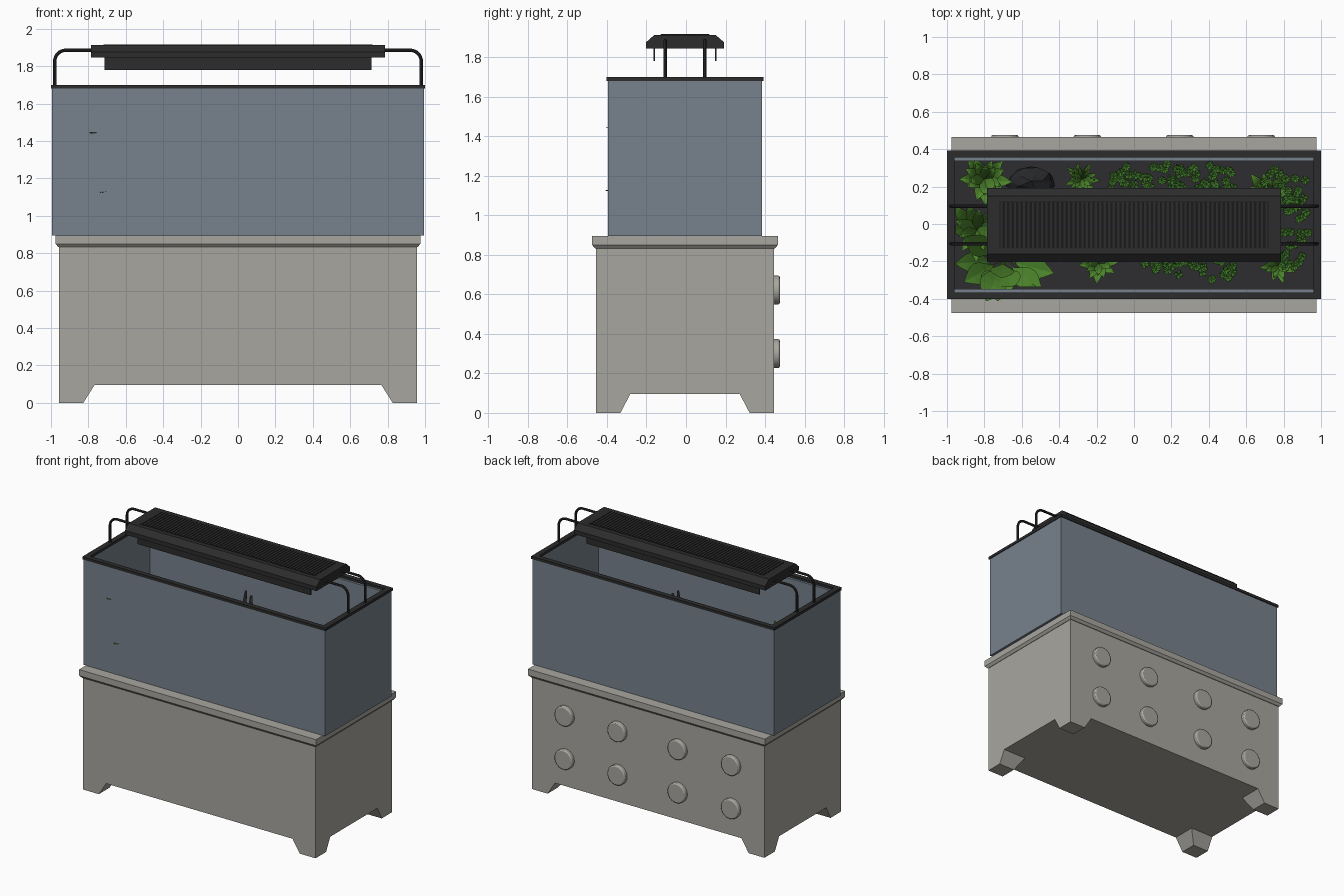
import bpy, bmesh, math, random
from mathutils import Vector

if "Cube" in bpy.data.objects:
    bpy.data.objects.remove(bpy.data.objects["Cube"])

random.seed(4)
OY = -0.005          # the whole model sits a hair toward the front
FLOOR = 0.98         # top of the gravel


def mat(name, r, g, b):
    m = bpy.data.materials.new(name)
    m.diffuse_color = (r, g, b, 1)
    m.use_nodes = True
    m.node_tree.nodes["Principled BSDF"].inputs["Base Color"].default_value = m.diffuse_color
    return m


STONE = mat("warm grey cabinet", 0.39, 0.38, 0.345)
GLASS = mat("blue grey glass", 0.185, 0.222, 0.262)
BLACK = mat("charcoal trim", 0.025, 0.025, 0.026)
VENT = mat("vent black", 0.010, 0.010, 0.010)
GRAVEL = mat("dark gravel", 0.026, 0.025, 0.029)
ROCK = mat("dark rock", 0.020, 0.021, 0.023)
WOOD = mat("grey driftwood", 0.07, 0.07, 0.07)
LEAF = mat("bright leaf green", 0.075, 0.24, 0.025)
BUSH = mat("bush green", 0.045, 0.17, 0.02)


def finish(bm, name, m):
    me = bpy.data.meshes.new(name)
    bm.to_mesh(me)
    bm.free()
    ob = bpy.data.objects.new(name, me)
    me.materials.append(m)
    bpy.context.collection.objects.link(ob)
    return ob


def add_loft(bm, rings):
    """Stack of rectangles (x0, x1, y0, y1, z) skinned into a solid."""
    loops = [[bm.verts.new((x, y + OY, z)) for x, y in ((a, c), (b, c), (b, d), (a, d))]
             for a, b, c, d, z in rings]
    new = [bm.faces.new(loops[0][::-1]), bm.faces.new(loops[-1])]
    for lo, hi in zip(loops, loops[1:]):
        for i in range(4):
            j = (i + 1) % 4
            new.append(bm.faces.new((lo[i], lo[j], hi[j], hi[i])))
    bmesh.ops.recalc_face_normals(bm, faces=new)


def add_box(bm, x0, x1, y0, y1, z0, z1):
    add_loft(bm, [(x0, x1, y0, y1, z0), (x0, x1, y0, y1, z1)])


def loft(name, m, rings):
    bm = bmesh.new()
    add_loft(bm, rings)
    return finish(bm, name, m)


def sym(hx, hy, z):
    return (-hx, hx, -hy, hy, z)


def frame(name, m, ox, oy, ix, iy, z0, z1):
    """Rectangular ring of four bars."""
    bm = bmesh.new()
    for s in (-1, 1):
        add_box(bm, -ox, ox, *sorted((s * iy, s * oy)), z0, z1)
        add_box(bm, *sorted((s * ix, s * ox)), -iy, iy, z0, z1)
    return finish(bm, name, m)


def tube(name, m, pts, r, tip=1.0):
    cu = bpy.data.curves.new(name, 'CURVE')
    cu.dimensions = '3D'
    cu.bevel_depth, cu.bevel_resolution, cu.use_fill_caps = r, 2, True
    sp = cu.splines.new('POLY')
    sp.points.add(len(pts) - 1)
    for i, (p, q) in enumerate(zip(sp.points, pts)):
        p.co = (q[0], q[1] + OY, q[2], 1)
        p.radius = 1 + (tip - 1) * i / (len(pts) - 1)
    ob = bpy.data.objects.new(name, cu)
    bpy.context.collection.objects.link(ob)
    cu.materials.append(m)
    bpy.ops.object.select_all(action='DESELECT')
    ob.select_set(True)
    bpy.context.view_layer.objects.active = ob
    bpy.ops.object.convert(target='MESH')
    bpy.ops.object.shade_smooth_by_angle()


# Cabinet body, lipped top and four corner feet
loft("cabinet_body", STONE, [sym(.957, .45, .095), sym(.957, .45, .84)])
loft("cabinet_top", STONE, [sym(.96, .455, .832), sym(.975, .47, .85), sym(.975, .47, .895)])
bm = bmesh.new()
for sx in (-1, 1):
    for sy in (-1, 1):
        add_loft(bm, [(*sorted((sx * .957, sx * ix)), *sorted((sy * .45, sy * iy)), z)
                      for ix, iy, z in ((.827, .327, 0), (.767, .277, .095))])
finish(bm, "cabinet_feet", STONE)

# Round knobs on the back
for x in (-.69, -.25, .245, .68):
    for z in (.30, .622):
        bpy.ops.mesh.primitive_cylinder_add(vertices=32, radius=.073, depth=.04,
                                            location=(x, .455, z), rotation=(math.pi / 2, 0, 0))
        ob = bpy.context.object
        ob.name = "back_knob"
        ob.data.materials.append(STONE)
        bv = ob.modifiers.new("bevel", 'BEVEL')
        bv.width, bv.segments = .008, 2
        bpy.ops.object.shade_smooth_by_angle()

# Glass tank, black rim, gravel bed
frame("tank_walls", GLASS, .994, .39, .962, .343, .895, 1.682)
frame("tank_rim", BLACK, 1.0, .397, .96, .36, 1.68, 1.70)
loft("tank_base", GLASS, [sym(.99, .386, .896), sym(.99, .386, .91)])
loft("gravel_bed", GRAVEL, [sym(.963, .345, .91), sym(.963, .345, FLOOR)])

# Lamp housing, vent with ribs, side skirts and bent-tube supports
loft("lamp_housing", BLACK, [sym(.787, .197, 1.845), sym(.787, .197, 1.876), sym(.787, .155, 1.913)])
loft("lamp_vent", VENT, [sym(.72, .124, 1.912), sym(.72, .124, 1.9145)])
bm = bmesh.new()
for i in range(60):
    x = -.708 + i * .024
    add_box(bm, x - .006, x + .006, -.122, .122, 1.913, 1.917)
finish(bm, "lamp_vent_ribs", BLACK)
bm = bmesh.new()
for s in (-1, 1):
    add_box(bm, -.713, .713, s * .155 - .004, s * .155 + .004, 1.78, 1.85)
finish(bm, "lamp_skirts", BLACK)
for sx in (-1, 1):
    for y in (-.1, .1):
        arc = [(sx * (.92 + .06 * math.cos(a)), y, 1.825 + .06 * math.sin(a))
               for a in [math.pi / 2 * k / 8 for k in range(9)]]
        tube("lamp_support", BLACK, [(sx * .98, y, 1.69)] + arc + [(sx * .77, y, 1.885)], .009)


# Plants ------------------------------------------------------------------
def leaf(bm, base, ang, reach, rise, width, droop=1.0, stem=.0, clamp=True, seg=8):
    """Arching leaf folded along its midrib; stem = bare part of its length."""
    d = Vector((math.cos(ang), math.sin(ang), 0))
    side = Vector((-d.y, d.x, 0))
    rows = []
    for k in range(seg + 1):
        t = k / seg
        c = Vector((base[0], base[1], FLOOR - .02)) + d * reach * t
        c.z += rise * ((1 + droop) * t - droop * t * t)
        u = max(0, (t - stem) / (1 - stem))
        w = max(.003, width / 2 * math.sin(math.pi * u ** .85)) if u < 1 else .002
        row = []
        for s in (-1, 0, 1):
            p = c + side * w * s + Vector((0, 0, abs(s) * w * .25))
            if clamp:
                p.x = min(.955, max(-.955, p.x))
                p.y = min(.338, max(-.338, p.y))
            row.append(bm.verts.new(p))
        rows.append(row)
    for a, b in zip(rows, rows[1:]):
        for i in (0, 1):
            bm.faces.new((a[i], a[i + 1], b[i + 1], b[i]))


def rosette(name, x, y, reach, rise, width, n, m=LEAF, stem=.0, droop=1.3):
    bm = bmesh.new()
    for i in range(n):
        f = 1 - .55 * (i / n)                       # inner leaves shorter, steeper
        leaf(bm, (x, y), i * 2.4 + random.uniform(-.2, .2), reach * f,
             rise * (1.3 - .4 * f), width * (.6 + .4 * f), droop, stem)
    return finish(bm, name, m)


rosette("back_left_plant", -.80, .24, .15, .20, .07, 20)
rosette("back_small_plant", -.28, .24, .10, .16, .035, 26)
rosette("front_small_plant", -.19, -.21, .12, .16, .05, 18)
rosette("back_right_plant", .71, .16, .14, .17, .06, 16)
rosette("front_right_plant", .77, -.22, .11, .18, .04, 22)
rosette("left_lance_plant", -.84, -.03, .19, .28, .075, 14, droop=1.1)

# Big broad-leaved plant; two leaf tips poke through the front glass
bm = bmesh.new()
root = (-.70, -.19)
for deg, reach, rise, w in ((-150, .24, .36, .12), (-118, .20, .40, .13), (-75, .17, .46, .14),
                            (-40, .27, .38, .13), (-15, .28, .30, .12), (25, .2, .34, .11),
                            (150, .24, .42, .12), (185, .26, .30, .11), (-95, .10, .54, .13),
                            (80, .18, .40, .11)):
    leaf(bm, root, math.radians(deg), reach, rise, w, .5, .3)
for tx, tz in ((-.79, 1.445), (-.73, 1.125)):
    dx, dy = tx - root[0], -.412 - root[1]
    leaf(bm, root, math.atan2(dy, dx), math.hypot(dx, dy), tz - FLOOR + .02, .15, 1.0, .25, False)
finish(bm, "broad_leaf_plant", LEAF)


# Bushy stem plants with whorls of leaflets
def bush(x, y, rx, ry, height, stems):
    bm = bmesh.new()
    for _ in range(stems):
        a, r = random.uniform(0, 6.28), math.sqrt(random.random())
        px = min(.93, x + rx * r * math.cos(a))
        py = max(-.32, min(.32, y + ry * r * math.sin(a)))
        h = height * random.uniform(.6, 1)
        add_box(bm, px - .002, px + .002, py - .002 - OY, py + .002 - OY, FLOOR - .01, FLOOR + h)
        for lev in range(4):
            c = Vector((px, py, FLOOR + h * (1 - .22 * lev)))
            off = random.uniform(0, 6.28)
            for k in range(4):
                b = off + k * math.pi / 2
                d = Vector((math.cos(b), math.sin(b), .35))
                s = Vector((-d.y, d.x, 0)) * .009
                ln = .026
                bm.faces.new([bm.verts.new(v) for v in
                              (c, c + d * ln * .55 - s, c + d * ln, c + d * ln * .55 + s)])
    finish(bm, "stem_bush", BUSH)


for x, y, rx, ry, h, n in ((-.03, .22, .1, .09, .24, 20), (.18, .23, .12, .1, .26, 26),
                           (.40, .22, .14, .1, .25, 28), (.80, .18, .13, .13, .24, 28),
                           (.86, .0, .08, .12, .22, 16), (.17, -.22, .12, .09, .22, 20),
                           (.43, -.22, .12, .09, .22, 20), (.85, -.2, .07, .1, .22, 10)):
    bush(x, y, rx, ry, h, n)


# Rocks and forked driftwood
def rock(x, y, sx, sy, sz):
    bm = bmesh.new()
    bmesh.ops.create_icosphere(bm, subdivisions=2, radius=1)
    for v in bm.verts:
        k = random.uniform(.85, 1.1)
        v.co = (x + v.co.x * sx * k, y + v.co.y * sy * k, FLOOR + v.co.z * sz * k)
    bmesh.ops.translate(bm, verts=bm.verts, vec=(0, 0, sz * .3))
    finish(bm, "rock", ROCK)


rock(-.55, .23, .13, .08, .12)
rock(-.45, .05, .15, .11, .14)
rock(.30, .0, .12, .09, .10)
tube("driftwood_trunk", WOOD, [(-.25, -.02, .96), (-.15, .02, 1.12), (-.03, .0, 1.28),
                               (.03, .03, 1.42), (.045, .035, 1.56)], .05, .15)
tube("driftwood_branch", WOOD, [(-.05, .0, 1.25), (.05, .03, 1.36), (.08, .04, 1.45), (.085, .04, 1.53)], .025, .4)
tube("driftwood_branch", WOOD, [(-.12, .02, 1.15), (.08, -.06, 1.22), (.25, -.08, 1.30)], .03, .25)
tube("driftwood_root", WOOD, [(-.18, .0, 1.08), (-.35, .06, 1.10), (-.5, .05, 1.22)], .035, .25)
